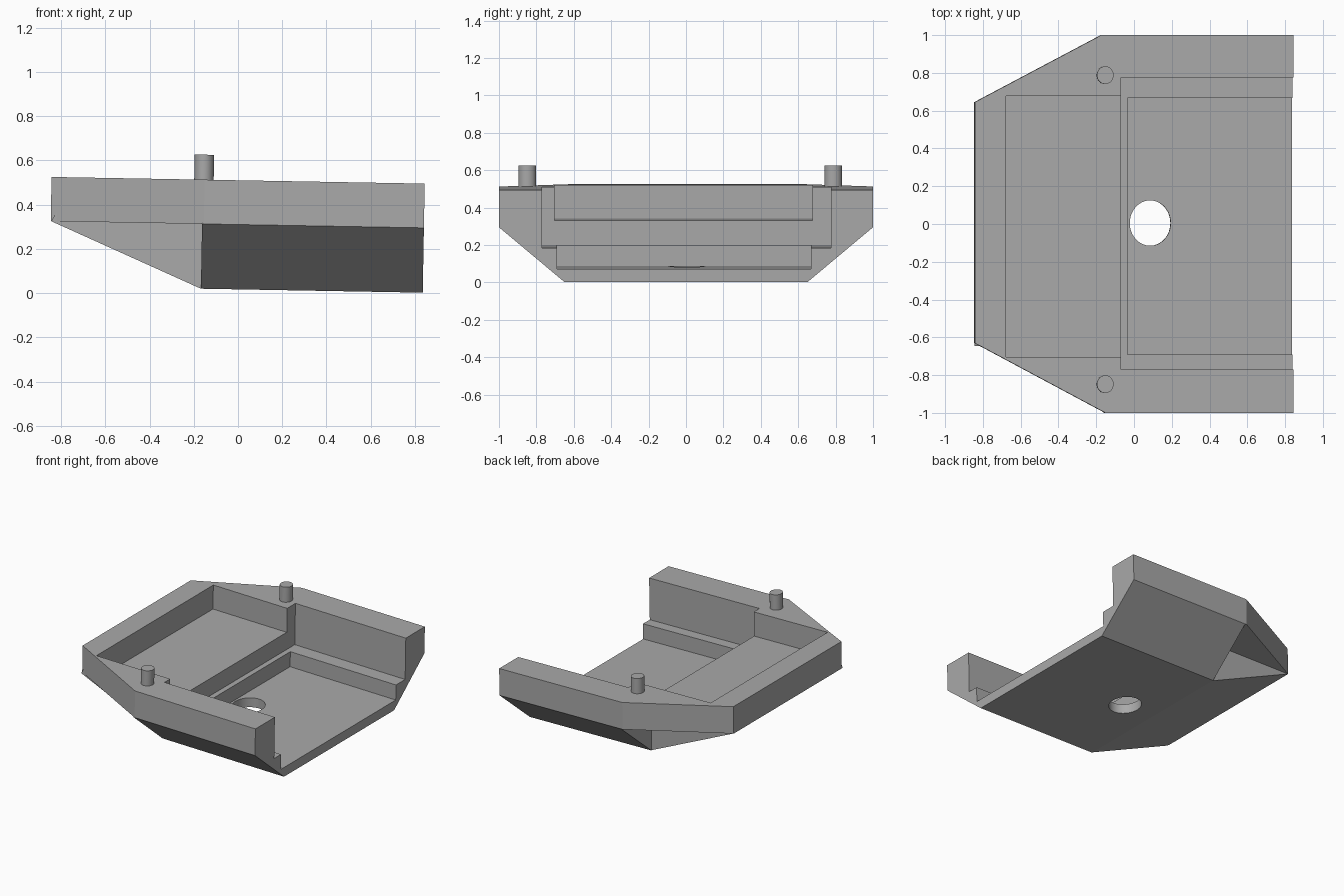
import bpy, bmesh, math
from mathutils import Vector

cube = bpy.data.objects.get("Cube")
if cube:
    bpy.data.objects.remove(cube, do_unlink=True)

grey = bpy.data.materials.new("plain_grey")
grey.use_nodes = True
GREY = (0.4, 0.4, 0.4, 1)
grey.diffuse_color = GREY
grey.node_tree.nodes["Principled BSDF"].inputs["Base Color"].default_value = GREY

TILT = math.radians(1.02)
END = 0.835     # open end of the tray
CUT = 1.2       # cutters run past the open end and the rim


def prism(name, outline, axis, low, high):
    """Extrude a 2D outline along the given axis."""
    place = {"x": lambda a, b, h: (h, a, b),
             "y": lambda a, b, h: (a, h, b),
             "z": lambda a, b, h: (a, b, h)}[axis]
    bm = bmesh.new()
    rings = [[bm.verts.new(place(a, b, h)) for a, b in outline] for h in (low, high)]
    for ring in rings:
        bm.faces.new(ring)
    for i in range(len(outline)):
        j = (i + 1) % len(outline)
        bm.faces.new((rings[0][i], rings[0][j], rings[1][j], rings[1][i]))
    bmesh.ops.recalc_face_normals(bm, faces=bm.faces[:])
    mesh = bpy.data.meshes.new(name)
    bm.to_mesh(mesh)
    bm.free()
    mesh.materials.append(grey)
    obj = bpy.data.objects.new(name, mesh)
    bpy.context.collection.objects.link(obj)
    return obj


def box(name, x0, x1, y0, y1, z0, z1):
    return prism(name, [(x0, y0), (x1, y0), (x1, y1), (x0, y1)], "z", z0, z1)


def ellipse(x, y, rx, ry, sides=48):
    angles = [math.tau * i / sides for i in range(sides)]
    return [(x + rx * math.cos(a), y + ry * math.sin(a)) for a in angles]


def select(obj):
    bpy.ops.object.select_all(action="DESELECT")
    obj.select_set(True)
    bpy.context.view_layer.objects.active = obj


def combine(target, tool, operation):
    mod = target.modifiers.new(tool.name, "BOOLEAN")
    mod.operation, mod.solver, mod.object = operation, "EXACT", tool
    select(target)
    bpy.ops.object.modifier_apply(modifier=mod.name)
    bpy.data.objects.remove(tool, do_unlink=True)


# Rim slab with two chamfered corners
tray = prism("tray", [(END, -1), (-0.16, -1), (-0.852, -0.63), (-0.852, 0.645),
                      (-0.182, 1), (END, 1)], "z", 0.31, 0.51)

# Lower hull with sloping flanks, and the narrower ramp leading to the closed end
hull = prism("hull", [(-0.65, 0.017), (0.65, 0.017), (1, 0.31), (0.9, 0.4),
                      (-0.9, 0.4), (-1, 0.31)], "x", -0.168, END)
ramp = prism("ramp", [(-0.85, 0.31), (-0.168, 0.017), (-0.1, 0.017), (-0.1, 0.4),
                      (-0.8, 0.4)], "y", -0.645, 0.645)
for part in (hull, ramp):
    combine(tray, part, "UNION")

# Stepped pockets and the drain hole
cutters = [
    box("shallow_pocket", -0.687, 0, -0.703, 0.677, 0.33, CUT),
    box("middle_pocket", -0.077, CUT, -0.77, 0.775, 0.2, CUT),
    box("deep_pocket", -0.038, CUT, -0.69, 0.667, 0.087, CUT),
    prism("drain_hole", ellipse(0.084, 0.005, 0.108, 0.12), "z", -0.2, 0.3),
]
for cutter in cutters:
    combine(tray, cutter, "DIFFERENCE")

# Locating pins on the rim
pins = [prism(name, ellipse(-0.163, y, 0.044, 0.047, 32), "z", 0.48, 0.623)
        for name, y in (("front_pin", -0.848), ("back_pin", 0.788))]

# Slight tilt shared by all parts, with sharp edges kept
for obj in [tray] + pins:
    obj.rotation_euler.y = TILT
    select(obj)
    bpy.ops.object.transform_apply(location=False, rotation=True, scale=False)
    bpy.ops.object.shade_smooth_by_angle(angle=math.radians(20))
